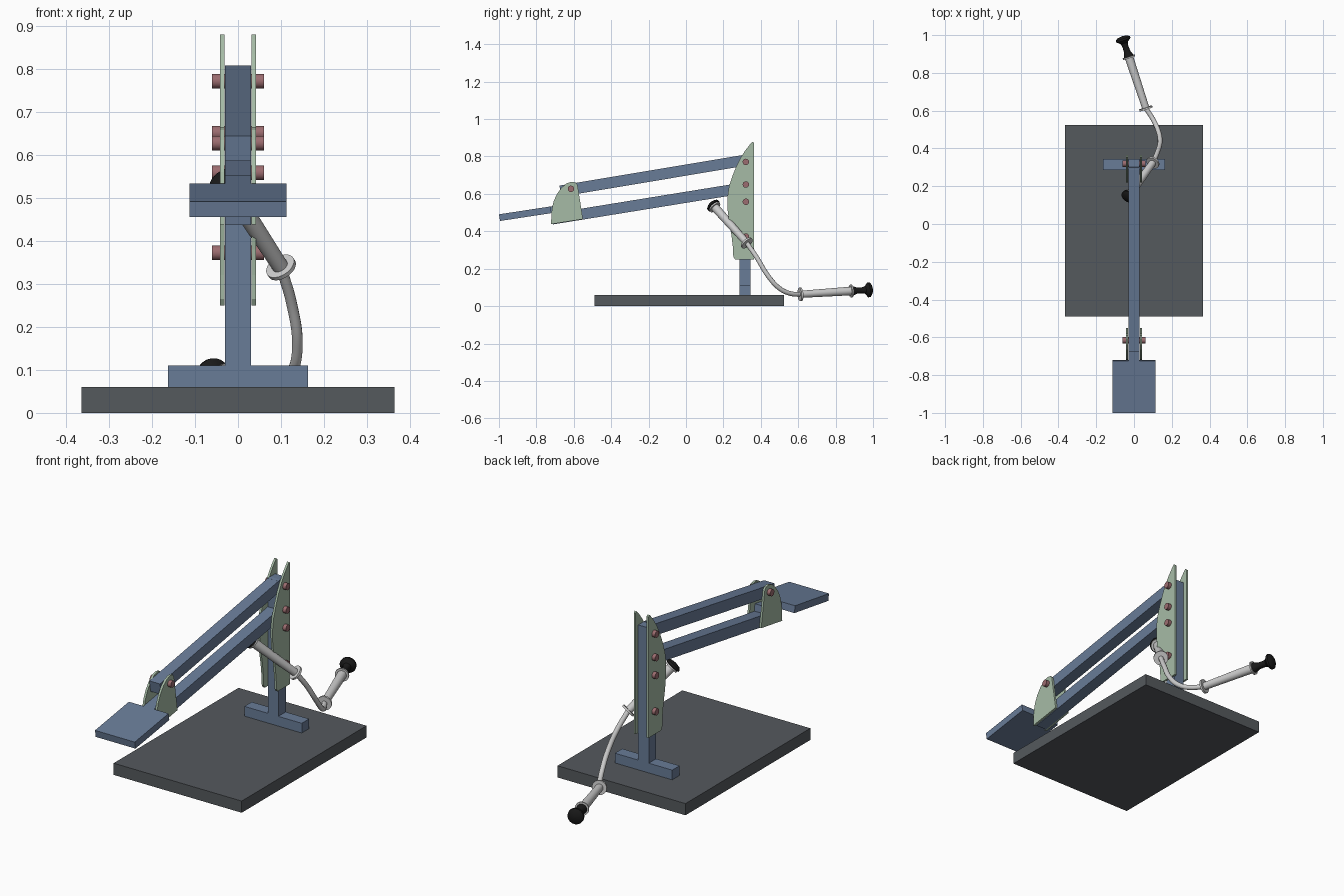
import bpy, bmesh, math
from mathutils import Vector

if "Cube" in bpy.data.objects:
    bpy.data.objects.remove(bpy.data.objects["Cube"])


def mat(name, c):
    m = bpy.data.materials.new(name)
    m.diffuse_color = (*c, 1)
    m.use_nodes = True
    m.node_tree.nodes["Principled BSDF"].inputs["Base Color"].default_value = m.diffuse_color
    return m


BLUE = mat("blue_steel", (0.14, 0.20, 0.31))
DARK = mat("dark_base", (0.09, 0.10, 0.11))
GREEN = mat("green_plate", (0.38, 0.50, 0.38))
RED = mat("pin_red", (0.33, 0.15, 0.16))
BLACK = mat("black_rubber", (0.01, 0.01, 0.01))


def finish(name, bm, m=None, smooth=False):
    bmesh.ops.recalc_face_normals(bm, faces=bm.faces)
    me = bpy.data.meshes.new(name)
    bm.to_mesh(me)
    bm.free()
    ob = bpy.data.objects.new(name, me)
    bpy.context.collection.objects.link(ob)
    if m:
        me.materials.append(m)
    if smooth:
        bpy.ops.object.select_all(action='DESELECT')
        ob.select_set(True)
        bpy.context.view_layer.objects.active = ob
        bpy.ops.object.shade_smooth_by_angle(angle=math.radians(35))
    return ob


def extrude_yz(name, pts, x0, x1, m):
    """Side profile (y, z) extruded along x."""
    bm = bmesh.new()
    f = bm.faces.new([bm.verts.new((x0, y, z)) for y, z in pts])
    r = bmesh.ops.extrude_face_region(bm, geom=[f])
    verts = [v for v in r["geom"] if isinstance(v, bmesh.types.BMVert)]
    bmesh.ops.translate(bm, verts=verts, vec=(x1 - x0, 0, 0))
    return finish(name, bm, m)


def box(name, hx, y0, y1, z0, z1, m):
    return extrude_yz(name, [(y0, z0), (y1, z0), (y1, z1), (y0, z1)], -hx, hx, m)


def bar(name, a, b, t, hx, m):
    """Sloped bar between two (y, z) centre points."""
    a, b = Vector(a), Vector(b)
    d = (b - a).normalized()
    n = Vector((-d.y, d.x)) * t / 2
    return extrude_yz(name, [a - n, b - n, b + n, a + n], -hx, hx, m)


def lathe(name, a, d, prof, m=None, seg=32):
    """Revolve (distance, radius) profile round axis d from point a."""
    q = Vector(d).to_track_quat('Z', 'Y')
    bm = bmesh.new()
    rings = [[bm.verts.new(Vector(a) + q @ Vector((r * math.cos(i * math.tau / seg),
              r * math.sin(i * math.tau / seg), h))) for i in range(seg)] for h, r in prof]
    for p, n in zip(rings, rings[1:]):
        for i in range(seg):
            j = (i + 1) % seg
            bm.faces.new((p[i], p[j], n[j], n[i]))
    bm.faces.new(rings[0][::-1])
    bm.faces.new(rings[-1])
    return finish(name, bm, m, True)


# base, foot and post
box("base_plate", 0.364, -0.49, 0.524, 0, 0.06, DARK)
box("foot_bar", 0.163, 0.285, 0.345, 0.06, 0.11, BLUE)
box("post", 0.03, 0.285, 0.345, 0.11, 0.805, BLUE)

# parallel arms and seat pad
bar("upper_arm", (-0.672, 0.615), (0.305, 0.778), 0.059, 0.03, BLUE)
bar("lower_arm", (-0.715, 0.466), (0.31, 0.632), 0.059, 0.03, BLUE)
bar("pad", (-0.997, 0.473), (-0.722, 0.515), 0.036, 0.113, BLUE)
bar("pad_tongue", (-0.722, 0.515), (-0.60, 0.534), 0.036, 0.03, BLUE)

# side plates and arm-end brackets
plate = [(0.364, 0.25), (0.364, 0.872), (0.356, 0.879), (0.345, 0.868), (0.318, 0.834),
         (0.294, 0.797), (0.27, 0.75), (0.25, 0.70), (0.23, 0.64), (0.221, 0.58),
         (0.222, 0.52), (0.23, 0.45), (0.243, 0.38), (0.25, 0.32), (0.253, 0.265),
         (0.262, 0.25)]
bracket = [(-0.551, 0.465), (-0.58, 0.648), (-0.59, 0.661), (-0.61, 0.665), (-0.637, 0.657),
           (-0.665, 0.634), (-0.69, 0.60), (-0.708, 0.56), (-0.717, 0.52), (-0.722, 0.438)]
for side, s in (("right", 1), ("left", -1)):
    extrude_yz("post_plate_" + side, plate, s * 0.031, s * 0.042, GREEN)
    extrude_yz("arm_bracket_" + side, bracket, s * 0.031, s * 0.042, GREEN)

# pivot pins
for i, (y, z) in enumerate([(0.32, 0.771), (0.32, 0.65), (0.32, 0.558), (0.32, 0.372),
                            (-0.615, 0.627)]):
    lathe(f"pin_{i + 1}", (-0.06, y, z), (1, 0, 0), [(0, 0.017), (0.12, 0.017)], RED)

# two hand grips: (hose end, outer end, outer knob profile)
long_knob = [(0, 0.026), (0.012, 0.024), (0.03, 0.017), (0.06, 0.016), (0.078, 0.02),
             (0.09, 0.034), (0.094, 0.04), (0.104, 0.039), (0.112, 0.028), (0.116, 0.004)]
short_knob = [(0, 0.024), (0.006, 0.038), (0.016, 0.038), (0.024, 0.027), (0.028, 0.004)]
for name, a, b, knob in (
        ("upper", (0.10, 0.325, 0.338), (-0.025, 0.153, 0.53), short_knob),
        ("lower", (0.063, 0.612, 0.063), (-0.027, 0.884, 0.081), long_knob)):
    a, b = Vector(a), Vector(b)
    d = b - a
    L = d.length
    lathe(name + "_grip", a, d,
          [(-0.005, 0.036), (0.005, 0.036), (0.0051, 0.019), (L - 0.0051, 0.023),
           (L - 0.005, 0.034), (L + 0.003, 0.034)])
    lathe(name + "_knob", b, d, knob, BLACK)

# hose joining the grips
cu = bpy.data.curves.new("hose", 'CURVE')
cu.dimensions = '3D'
cu.bevel_depth = 0.0125
cu.bevel_resolution = 4
cu.use_fill_caps = True
path = [(0.10, 0.325, 0.338), (0.124, 0.38, 0.257), (0.138, 0.44, 0.16),
        (0.126, 0.50, 0.095), (0.1, 0.555, 0.068), (0.063, 0.612, 0.063)]
sp = cu.splines.new('BEZIER')
sp.bezier_points.add(len(path) - 1)
for p, co in zip(sp.bezier_points, path):
    p.co = co
    p.handle_left_type = p.handle_right_type = 'AUTO'
bpy.context.collection.objects.link(bpy.data.objects.new("hose", cu))
